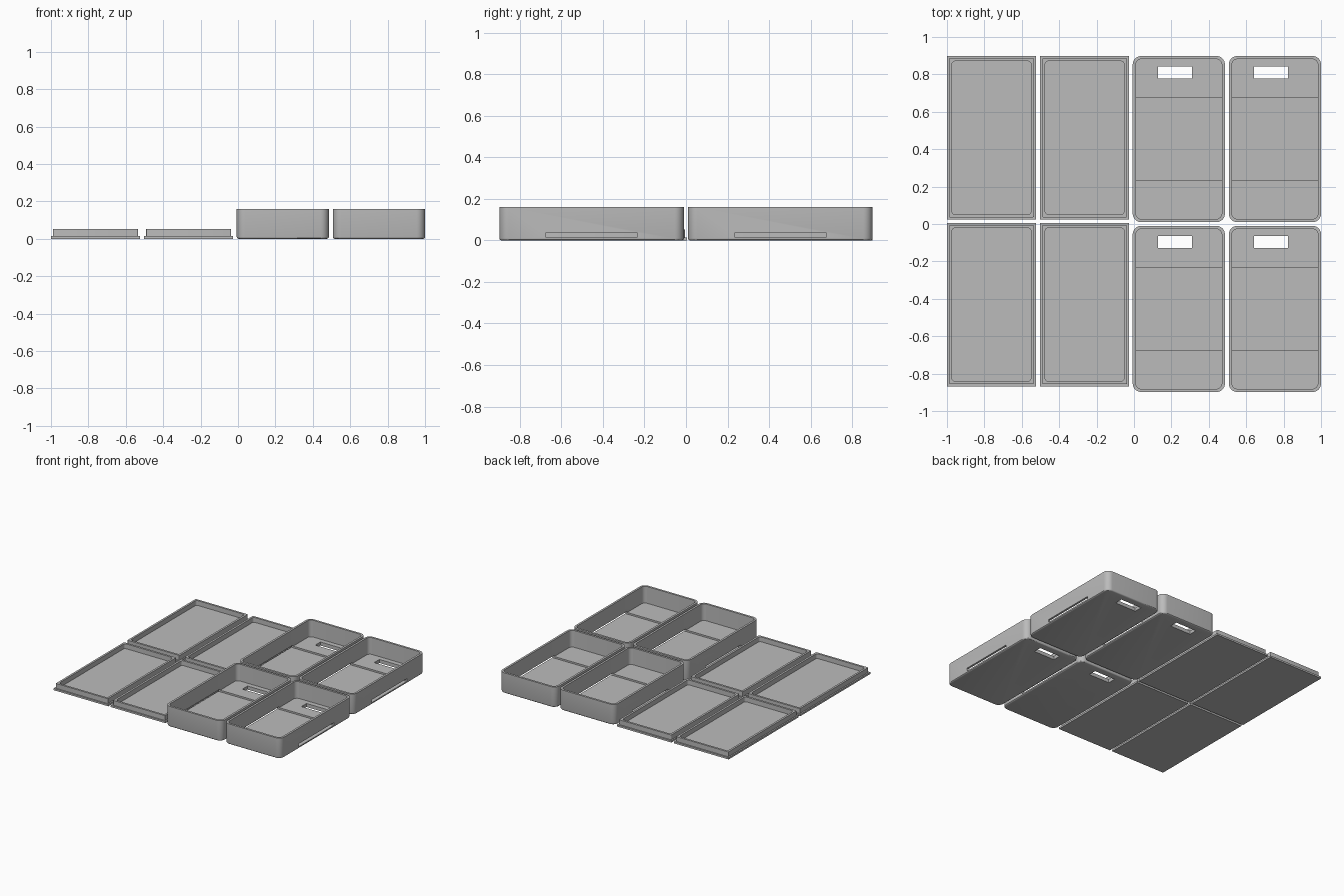
import bpy, bmesh, math

if "Cube" in bpy.data.objects:
    bpy.data.objects.remove(bpy.data.objects["Cube"])

gray = bpy.data.materials.new("plain gray")
gray.diffuse_color = (0.5, 0.5, 0.5, 1)
gray.use_nodes = True
gray.node_tree.nodes["Principled BSDF"].inputs["Base Color"].default_value = gray.diffuse_color


def prism(name, cx, cy, w, d, z0, z1, r=0.0, seg=8, foot=0.0):
    """Upright block with rounded corners and an optional rounded bottom edge."""
    bm = bmesh.new()
    bmesh.ops.create_cube(bm, size=1)
    for v in bm.verts:
        v.co = (cx + v.co.x * w, cy + v.co.y * d, z0 if v.co.z < 0 else z1)
    if r:
        uprights = [e for e in bm.edges
                    if abs(e.verts[0].co.z - e.verts[1].co.z) > 1e-4]
        bmesh.ops.bevel(bm, geom=uprights, offset=r, segments=seg,
                        profile=0.5, affect='EDGES')
    if foot:
        rim = [e for e in bm.edges if all(v.co.z < z0 + 1e-5 for v in e.verts)]
        bmesh.ops.bevel(bm, geom=rim, offset=foot, segments=3,
                        profile=0.5, affect='EDGES')
    bmesh.ops.recalc_face_normals(bm, faces=bm.faces)
    me = bpy.data.meshes.new(name)
    bm.to_mesh(me)
    bm.free()
    me.materials.append(gray)
    ob = bpy.data.objects.new(name, me)
    bpy.context.collection.objects.link(ob)
    return ob


def cut(ob, cutters):
    """Subtract the cutters, keep the result and delete the helpers."""
    bpy.context.view_layer.objects.active = ob
    for c in cutters:
        c.hide_render = True
        m = ob.modifiers.new("cut", 'BOOLEAN')
        m.operation, m.solver, m.object = 'DIFFERENCE', 'EXACT', c
        bpy.ops.object.modifier_apply(modifier=m.name)
        bpy.data.objects.remove(c)


def smooth(ob):
    bpy.ops.object.select_all(action='DESELECT')
    ob.select_set(True)
    bpy.context.view_layer.objects.active = ob
    bpy.ops.object.shade_smooth_by_angle(angle=math.radians(30))


# Trays: rounded shell, floor channel running out through both long walls, window
W, D, H = 0.493, 0.888, 0.16
for i, cx in enumerate((0.2395, 0.7535)):
    for j, cy in enumerate((-0.454, 0.454)):
        tray = prism(f"tray_{i}{j}", cx, cy, W, D, 0, H, r=0.045, foot=0.01)
        cut(tray, [
            prism("cavity", cx, cy, W - 0.033, D - 0.033, 0.028, H + 0.1, r=0.03),
            prism("channel", cx, cy - 0.441 + 0.441, W + 0.1, 0.438, 0.015, 0.037),
            prism("window", cx - 0.02, cy + 0.357, 0.182, 0.064, -0.1, 0.1),
        ])
        smooth(tray)

# Lids: flat flange with a raised lip that fits inside a tray
W, D = 0.476, 0.873
for i, cx in enumerate((-0.762, -0.264)):
    for j, cy in enumerate((-0.431, 0.461)):
        lid = prism(f"lid_{i}{j}", cx, cy, W, D, 0, 0.014)
        lip = prism(f"lid_lip_{i}{j}", cx, cy, W - 0.022, D - 0.022,
                    0.013, 0.052, r=0.006, seg=3)
        cut(lip, [prism("opening", cx, cy, W - 0.054, D - 0.054,
                        -0.1, 0.1, r=0.016, seg=5)])
        smooth(lip)
